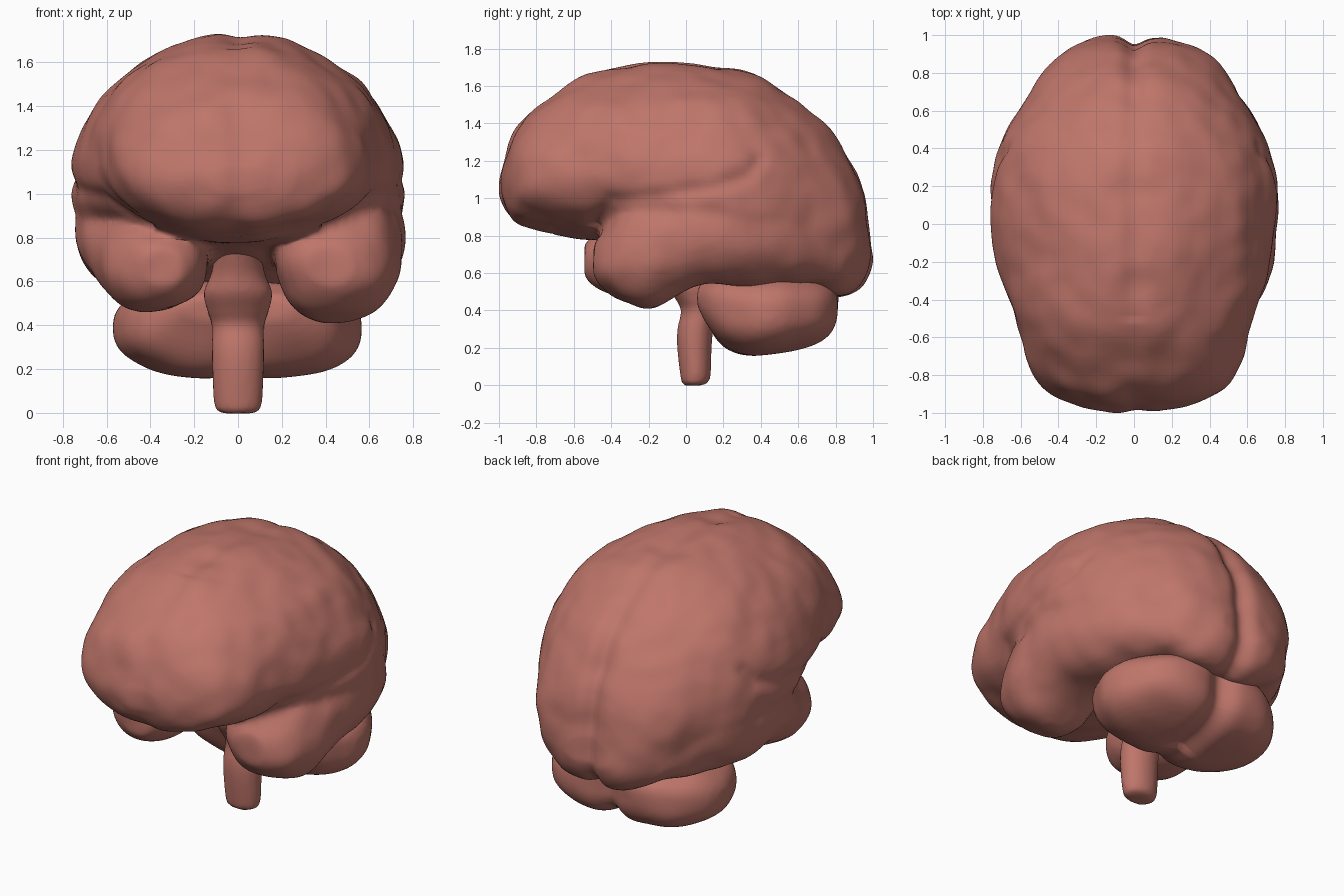
import bpy, bmesh, math
from mathutils import Vector, noise

if "Cube" in bpy.data.objects:
    bpy.data.objects.remove(bpy.data.objects["Cube"])

mat = bpy.data.materials.new("brain_pink")
mat.diffuse_color = (0.52, 0.18, 0.145, 1)
mat.use_nodes = True
mat.node_tree.nodes["Principled BSDF"].inputs["Base Color"].default_value = mat.diffuse_color


def smooth_stations(st, sub=5):
    """Catmull-Rom interpolation through the stations."""
    out = []
    for i in range(len(st) - 1):
        a, b, c, d = (st[max(0, i - 1)], st[i], st[i + 1], st[min(len(st) - 1, i + 2)])
        for k in range(sub):
            t = k / sub
            out.append([0.5 * (2 * q + (r - p) * t + (2 * p - 5 * q + 4 * r - s) * t * t
                               + (3 * q - p - 3 * r + s) * t ** 3)
                        for p, q, r, s in zip(a, b, c, d)])
    out.append(st[-1])
    return out


def power(v, e):
    return math.copysign(abs(v) ** (2 / e), v)


def section(s, a, e, flip=1):
    """Upright cross-section: y, centre x, half width, bottom, middle, top."""
    y, cx, w, zb, zm, zt = s
    h = zt - zm if math.sin(a) > 0 else zm - zb
    return (flip * (cx + w * power(math.cos(a), e)), y, zm + h * power(math.sin(a), e))


def body_section(s, a):
    if math.sin(a) > 0:
        return section(s, a, 2.03)
    return section(s, a, 1.95 + 0.35 * max(0, min(1, (s[0] + .5) * 2)))


def level_section(s, a):
    z, cy, rx, ry = s
    return (rx * math.cos(a), cy + ry * math.sin(a), z)


def loft(bm, stations, fn, n=40):
    rings = [[bm.verts.new(fn(s, 2 * math.pi * k / n)) for k in range(n)]
             for s in smooth_stations(stations)]
    for r0, r1 in zip(rings, rings[1:]):
        for k in range(n):
            j = (k + 1) % n
            bm.faces.new((r0[k], r0[j], r1[j], r1[k]))
    bm.faces.new(rings[0][::-1])
    bm.faces.new(rings[-1])


def finish(name, bm, voxel, rounds, shape):
    """Fuse the lofts into one skin, soften it, then carve along the normals."""
    bmesh.ops.recalc_face_normals(bm, faces=bm.faces)
    me = bpy.data.meshes.new(name)
    bm.to_mesh(me)
    bm.free()
    ob = bpy.data.objects.new(name, me)
    bpy.context.collection.objects.link(ob)
    bpy.context.view_layer.objects.active = ob
    m = ob.modifiers.new("fuse", 'REMESH')
    m.mode, m.voxel_size = 'VOXEL', voxel
    bpy.ops.object.modifier_apply(modifier=m.name)
    m = ob.modifiers.new("soften", 'SMOOTH')
    m.factor, m.iterations = 0.5, rounds
    bpy.ops.object.modifier_apply(modifier=m.name)
    me = ob.data
    moved = [v.co + v.normal * shape(v.co) for v in me.vertices]
    for v, co in zip(me.vertices, moved):
        v.co = co
    me.materials.clear()
    me.materials.append(mat)
    for p in me.polygons:
        p.use_smooth = True
        p.material_index = 0
    return ob


def gauss(d, w):
    return math.exp(-(d / w) ** 2)


def line_dist(p, path):
    best = 9
    for a, b in zip(path, path[1:]):
        a, b = Vector(a), Vector(b)
        t = max(0, min(1, (p - a).dot(b - a) / (b - a).length_squared))
        best = min(best, (p - a - (b - a) * t).length)
    return best


# cerebrum: one long body plus a temporal lobe on each side
body = [(-0.995, 0, .12, 1.00, 1.06, 1.12), (-0.96, 0, .30, .92, 1.07, 1.23),
        (-0.9, 0, .45, .86, 1.08, 1.38), (-0.8, 0, .535, .83, 1.10, 1.485),
        (-0.6, 0, .60, .79, 1.12, 1.63), (-0.4, 0, .665, .78, 1.12, 1.69),
        (-0.2, 0, .72, .74, 1.08, 1.72), (0, 0, .757, .68, 1.03, 1.722),
        (.2, 0, .762, .64, 1.00, 1.705), (.4, 0, .715, .58, .98, 1.645),
        (.6, 0, .61, .53, .94, 1.525), (.8, 0, .475, .46, .86, 1.33),
        (.9, 0, .38, .49, .80, 1.16), (.96, 0, .28, .56, .74, 1.0),
        (.99, 0, .17, .64, .71, .82)]
lobe = [(-0.49, .42, .10, .58, .67, .76), (-0.44, .43, .19, .52, .68, .84),
        (-0.35, .44, .25, .46, .68, .95), (-0.2, .45, .28, .41, .70, 1.04),
        (-.08, .46, .29, .45, .77, 1.09), (.1, .47, .29, .55, .84, 1.12),
        (.35, .43, .29, .53, .85, 1.1), (.6, .36, .25, .55, .82, 1.0),
        (.85, .25, .17, .55, .7, .8)]
left = [(-0.53, .34, .09, .58, .66, .75), (-0.46, .36, .17, .52, .66, .82),
        (-0.35, .38, .225, .47, .67, .90), (-0.2, .40, .255, .455, .70, .98),
        (-.05, .42, .285, .50, .82, 1.08), (.1, .45, .295, .56, .87, 1.12)] + lobe[6:]
fissure = [(-.5, .84), (-.4, .98), (-.1, 1.02), (.15, 1.06), (.33, 1.12), (.39, 1.2)]


def cerebrum_shape(co):
    d = 0.003 + 0.018 * noise.noise(co * 3.5) + 0.010 * noise.noise(co * 7)
    depth = 0.018 + 0.03 * max(0, min(1, (co.y - .6) * 3))
    if co.y < -.5:
        depth = 0.008
    if co.z > 1.25 or abs(co.y) > .7:
        d -= depth * gauss(co.x, .06)
    if abs(co.x) > .38:
        d -= 0.018 * gauss(line_dist(Vector((co.y, co.z)), fissure), .045)
    return d


bm = bmesh.new()
loft(bm, body, body_section, 64)
loft(bm, lobe, lambda s, a: section(s, a, 2.2))
loft(bm, left, lambda s, a: section(s, a, 2.1, -1))
finish("cerebrum", bm, 0.022, 5, cerebrum_shape)

# cerebellum: two lobes split by a midline groove
small = [(.07, 0, .25, .42, .48, .54), (.13, 0, .40, .29, .42, .57),
         (.19, 0, .47, .215, .40, .6), (.28, 0, .525, .175, .40, .6),
         (.4, 0, .565, .16, .40, .6), (.55, 0, .545, .175, .40, .6),
         (.7, 0, .455, .22, .40, .58), (.78, 0, .34, .28, .41, .55),
         (.81, 0, .22, .35, .42, .5)]


def cerebellum_shape(co):
    return (0.003 + 0.016 * noise.noise(co * 4)
            - (0.06 if co.y > .4 else 0.03) * gauss(co.x, .08))


bm = bmesh.new()
loft(bm, small, lambda s, a: section(s, a, 2.65), 48)
finish("cerebellum", bm, 0.02, 4, cerebellum_shape)

# brain stem with the bulge at its top
stem = [(0, .03, .07, .04), (.03, .05, .105, .075), (.2, .045, .116, .09),
        (.3, .05, .118, .094), (.4, .07, .118, .095), (.47, .05, .14, .11),
        (.55, .02, .155, .13), (.64, 0, .12, .13), (.8, -.06, .095, .13),
        (.92, -.06, .1, .12)]
bm = bmesh.new()
loft(bm, stem, level_section, 32)
finish("brain_stem", bm, 0.018, 2, lambda co: 0.002)
